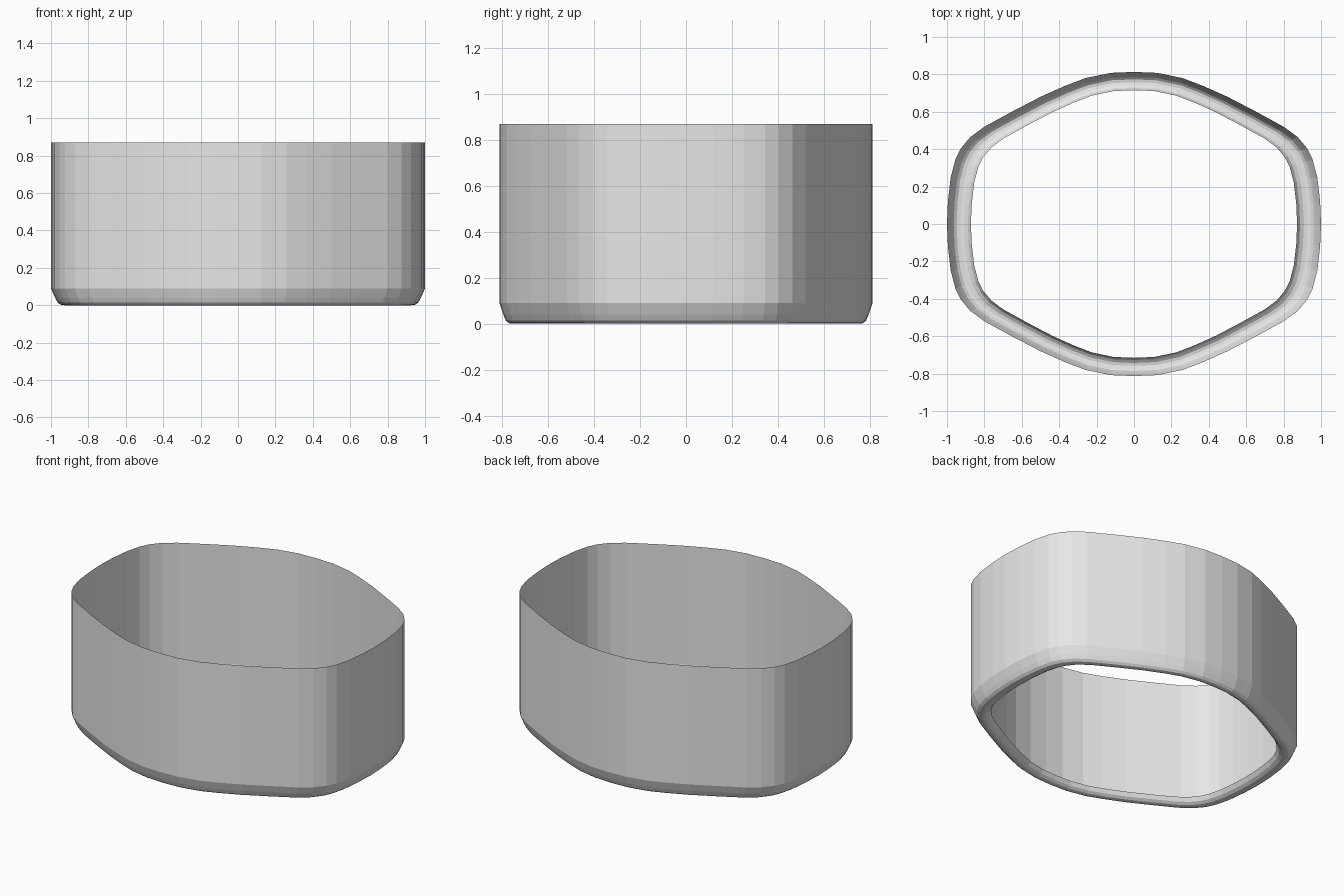
import bpy, bmesh

if "Cube" in bpy.data.objects:
    bpy.data.objects.remove(bpy.data.objects["Cube"])

# One quarter of the rounded six-sided outline, from the +x side to the +y tip
quarter = [(1, 0), (.995, .12), (.98, .25), (.955, .345), (.925, .405), (.875, .465),
           (.8, .52), (.65, .602), (.5, .68), (.37, .738), (.26, .78), (.125, .808), (0, .813)]
half = quarter + [(-x, y) for x, y in quarter[-2::-1]]
outline = half + [(-x, -y) for x, y in half[1:-1]]

# Wall section: (inward fraction, height), open sheet curling under to a lip
section = [(0, .87), (0, .09), (.022, .04), (.036, .015), (.052, .003),
           (.072, 0), (.092, .003), (.112, .015), (.128, .04)]

bm = bmesh.new()
rings = []
for inset, z in section:
    rings.append([bm.verts.new((x * (1 - inset), y * (1 - inset * .94), z)) for x, y in outline])
n = len(outline)
for top, low in zip(rings, rings[1:]):
    for i in range(n):
        j = (i + 1) % n
        bm.faces.new((top[i], low[i], low[j], top[j]))

mesh = bpy.data.meshes.new("ring_wall")
bm.to_mesh(mesh)
bm.free()
wall = bpy.data.objects.new("ring_wall", mesh)
bpy.context.collection.objects.link(wall)

# Plain light grey
mat = bpy.data.materials.new("light_grey")
mat.diffuse_color = (.8, .8, .8, 1)
mat.use_nodes = True
mat.node_tree.nodes["Principled BSDF"].inputs["Base Color"].default_value = mat.diffuse_color
mesh.materials.append(mat)
